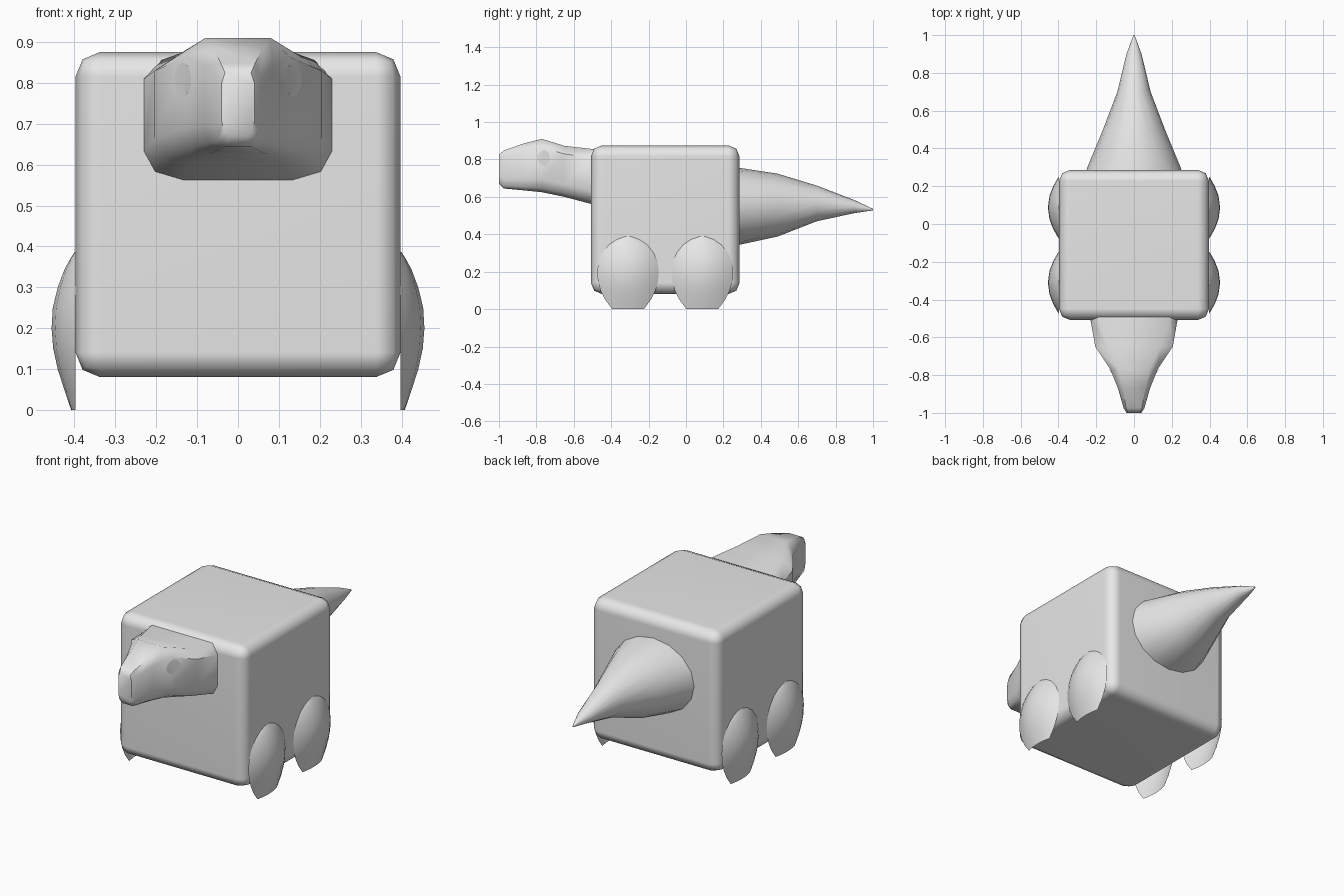
import bpy, bmesh, math
from mathutils import Vector
from mathutils.bvhtree import BVHTree

if "Cube" in bpy.data.objects:
    bpy.data.objects.remove(bpy.data.objects["Cube"])

grey = bpy.data.materials.new("plain grey")
grey.diffuse_color = (0.8, 0.8, 0.8, 1)
grey.use_nodes = True
grey.node_tree.nodes["Principled BSDF"].inputs["Base Color"].default_value = grey.diffuse_color


def finish(name, bm, angle=45, fix_normals=True):
    """Turn a bmesh into a named, smooth-shaded object."""
    if fix_normals:
        bmesh.ops.recalc_face_normals(bm, faces=bm.faces[:])
    mesh = bpy.data.meshes.new(name)
    bm.to_mesh(mesh)
    bm.free()
    mesh.materials.append(grey)
    obj = bpy.data.objects.new(name, mesh)
    bpy.context.collection.objects.link(obj)
    bpy.ops.object.select_all(action='DESELECT')
    obj.select_set(True)
    bpy.context.view_layer.objects.active = obj
    bpy.ops.object.shade_smooth_by_angle(angle=math.radians(angle))
    return obj


def loft(rings, closed=True):
    """Join successive rings of points; closed rings also get end caps."""
    bm = bmesh.new()
    rows = [[bm.verts.new(p) for p in ring] for ring in rings]
    n = len(rows[0])
    for a, b in zip(rows, rows[1:]):
        for i in range(n if closed else n - 1):
            j = (i + 1) % n
            bm.faces.new((a[i], a[j], b[j], b[i]))
    if closed:
        bm.faces.new(rows[0])
        bm.faces.new(rows[-1])
    return bm


# Body: rounded cube
bm = bmesh.new()
bmesh.ops.create_cube(bm, size=0.795)
bmesh.ops.translate(bm, verts=bm.verts[:], vec=(0, -0.111, 0.478))
bmesh.ops.bevel(bm, geom=bm.edges[:], offset=0.06, segments=2,
                profile=0.5, affect='EDGES')
body = finish("body", bm, 60)
wn = body.modifiers.new("face_weighted_normals", 'WEIGHTED_NORMAL')
wn.keep_sharp = True

# Head: chamfered sections tapering to the snout
# (y, bottom, top, half width, half width of the crown)
sections = [(-0.47, 0.555, 0.853, 0.232, 0.19),
            (-0.51, 0.563, 0.857, 0.23, 0.185),
            (-0.65, 0.600, 0.873, 0.205, 0.14),
            (-0.77, 0.625, 0.910, 0.125, 0.08),
            (-0.87, 0.635, 0.885, 0.085, 0.06),
            (-0.975, 0.645, 0.848, 0.055, 0.042),
            (-1.0, 0.670, 0.825, 0.040, 0.032)]
rings = []
for y, zb, zt, w, tw in sections:
    h = zt - zb
    half = [(tw, zt), (w, zt - 0.16 * h), (w, zb + 0.24 * h),
            (0.88 * w, zb + 0.07 * h), (0.58 * w, zb)]
    outline = half + [(-x, z) for x, z in reversed(half)]
    rings.append([(x, y, z) for x, z in outline])
bm = loft(rings)
bmesh.ops.recalc_face_normals(bm, faces=bm.faces[:])
surface = BVHTree.FromBMesh(bm)
finish("head", bm, 50)

# Eyes: thin oval plates following the head surface
for side, label in ((1, "right"), (-1, "left")):
    bm = bmesh.new()

    def on_head(x, z):
        hit = surface.ray_cast(Vector((x, -2, z)), Vector((0, 1, 0)))[0]
        return bm.verts.new((x, hit.y - 0.003, z))

    centre = on_head(side * 0.135, 0.808)
    rim = []
    for i in range(16):
        a = math.tau * i / 16
        rim.append(on_head(side * 0.135 + 0.02 * math.cos(a),
                           0.808 + 0.042 * math.sin(a)))
    for i in range(16):
        bm.faces.new((centre, rim[i], rim[(i + 1) % 16]))
    for f in bm.faces:
        f.normal_update()
        if f.normal.y > 0:
            f.normal_flip()
    finish("eye_" + label, bm, 50, False)

# Tail: round cone drooping to a point
# (y, half width, bottom, top)
stations = [(0.25, 0.262, 0.340, 0.758), (0.30, 0.247, 0.347, 0.753),
            (0.49, 0.168, 0.388, 0.724), (0.70, 0.088, 0.470, 0.660),
            (0.90, 0.040, 0.513, 0.583), (1.00, 0.003, 0.528, 0.536)]
rings = []
for y, w, zb, zt in stations:
    ring = []
    for i in range(16):
        a = math.tau * i / 16
        ring.append((w * math.cos(a), y,
                     (zb + zt) / 2 + (zt - zb) / 2 * math.sin(a)))
    rings.append(ring)
finish("tail", loft(rings), 60)

# Legs: shallow oval shells on the flanks, cut flat at the ground
# (z, half width, outermost x)
rows = [(0.0, 0.085, 0.408), (0.05, 0.122, 0.425), (0.10, 0.147, 0.441),
        (0.15, 0.161, 0.452), (0.20, 0.165, 0.456), (0.25, 0.158, 0.453),
        (0.30, 0.138, 0.441), (0.345, 0.102, 0.424),
        (0.372, 0.062, 0.409), (0.387, 0.020, 0.399)]
for side, s in ((1, "right"), (-1, "left")):
    for cy, pos in ((-0.31, "front"), (0.087, "rear")):
        rings = []
        for z, hw, xo in rows:
            ring = []
            for i in range(9):
                t = math.sin(math.pi * (i / 8 - 0.5))
                x = 0.397 + (xo - 0.397) * (1 - t * t)
                ring.append((side * x, cy + hw * t, z))
            rings.append(ring)
        bm = loft(rings, closed=False)
        for f in bm.faces:
            f.normal_update()
            if f.normal.x * side < 0:
                f.normal_flip()
        finish(pos + "_leg_" + s, bm, 60, False)
